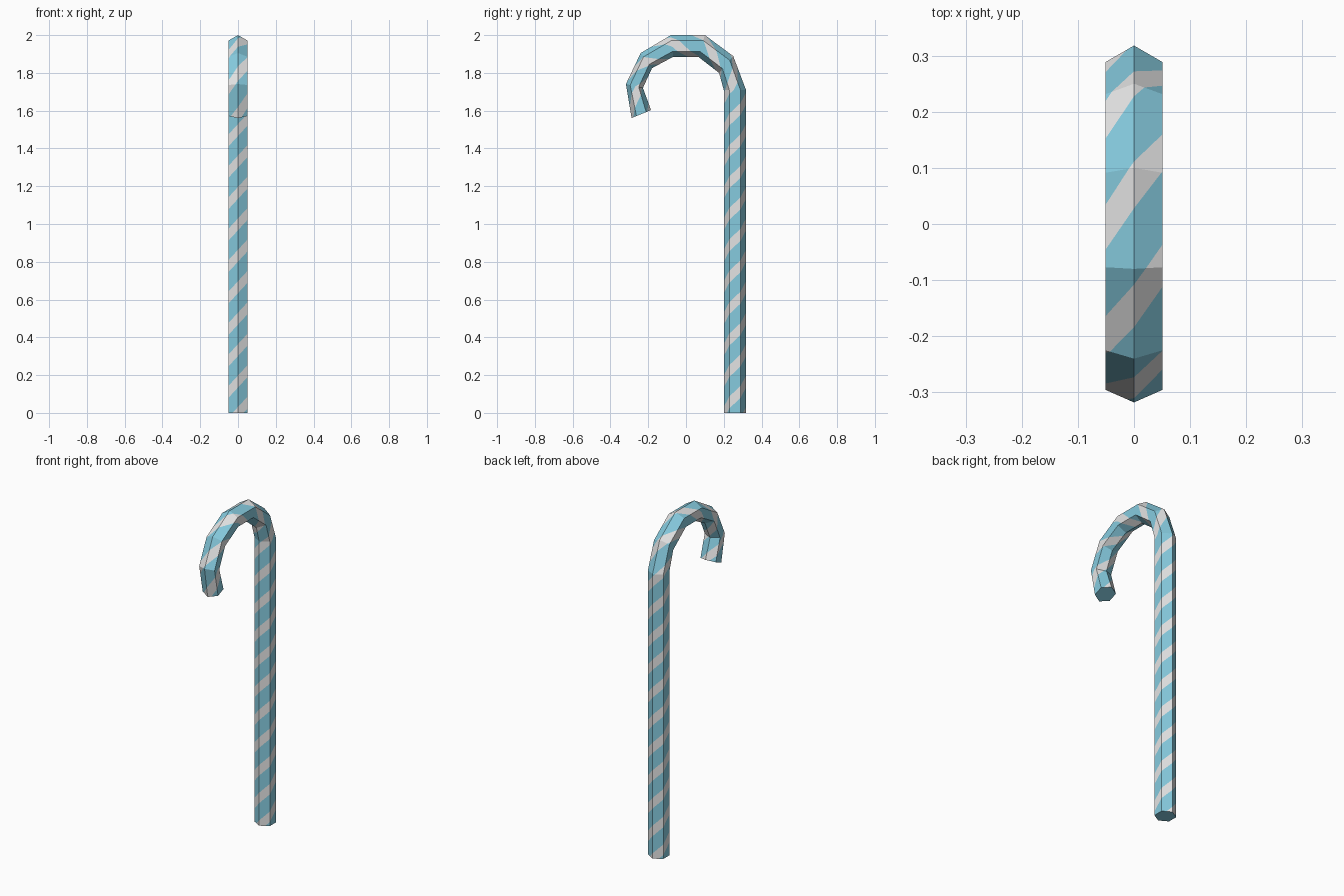
import bpy, bmesh, math
from mathutils import Vector

if "Cube" in bpy.data.objects:
    bpy.data.objects.remove(bpy.data.objects["Cube"])

# Hexagonal tube: inner and outer ridge points (y, z) of each ring
INNER = [(0.20, 0), (0.20, 1.709), (0.175, 1.80), (0.065, 1.885), (-0.068, 1.885),
         (-0.18, 1.825), (-0.228, 1.72), (-0.185, 1.603)]
OUTER = [(0.318, 0), (0.318, 1.709), (0.25, 1.889), (0.10, 2.0), (-0.08, 2.0),
         (-0.24, 1.905), (-0.318, 1.741), (-0.288, 1.561)]
# Stripe count reached at each ring
U = [0.0] + [10.27 + 0.8 * i for i in range(7)]
HALF_X = 0.051
HALF_STRIPE = 0.19
TURNS = 2                      # stripes crossed per trip round the tube
SIDES = [(0, 0), (.25, 1), (.75, 1), (1, 0), (.75, -1), (.25, -1)]


def ring_point(i, k):
    t, sx = SIDES[k % 6]
    a, b = INNER[i], OUTER[i]
    return Vector((sx * HALF_X, a[0] + t * (b[0] - a[0]), a[1] + t * (b[1] - a[1])))


def clip(poly, f):
    """Keep the part of a 2D polygon where f >= 0."""
    out = []
    for p, q in zip(poly, poly[1:] + poly[:1]):
        fp, fq = f(p), f(q)
        if fp >= 0:
            out.append(p)
        if fp * fq < 0:
            s = fp / (fp - fq)
            out.append((p[0] + s * (q[0] - p[0]), p[1] + s * (q[1] - p[1])))
    return out


def material(name, color):
    m = bpy.data.materials.new(name)
    m.diffuse_color = (*color, 1)
    m.use_nodes = True
    m.node_tree.nodes["Principled BSDF"].inputs["Base Color"].default_value = m.diffuse_color
    return m


bm = bmesh.new()
# Tube sides, each flat panel cut along the spiral stripe edges
for i in range(len(U) - 1):
    for k in range(6):
        p00, p10 = ring_point(i, k), ring_point(i, k + 1)
        p01, p11 = ring_point(i, k), ring_point(i, k + 1)
        p01, p11 = ring_point(i + 1, k), ring_point(i + 1, k + 1)
        u0, u1 = U[i], U[i + 1]

        def wave(p):
            return u0 + p[1] * (u1 - u0) - (k + p[0]) * TURNS / 6

        for n in range(math.floor(u0) - 4, math.ceil(u1) + 2):
            bands = ((n - HALF_STRIPE, n + HALF_STRIPE, 1),
                     (n + HALF_STRIPE, n + 1 - HALF_STRIPE, 0))
            for lo, hi, mat in bands:
                poly = clip([(0, 0), (1, 0), (1, 1), (0, 1)], lambda p: wave(p) - lo)
                if poly:
                    poly = clip(poly, lambda p: hi - wave(p))
                if len(poly) < 3:
                    continue
                verts = [bm.verts.new(p00.lerp(p10, a).lerp(p01.lerp(p11, a), v))
                         for a, v in poly]
                bm.faces.new(verts).material_index = mat

# End caps
for i in (0, len(U) - 1):
    bm.faces.new([bm.verts.new(ring_point(i, k)) for k in range(6)]).material_index = 0

bmesh.ops.remove_doubles(bm, verts=bm.verts, dist=1e-5)
bmesh.ops.recalc_face_normals(bm, faces=bm.faces)

mesh = bpy.data.meshes.new("striped_cane")
bm.to_mesh(mesh)
bm.free()
mesh.materials.append(material("sky_blue", (0.24, 0.60, 0.74)))
mesh.materials.append(material("off_white", (0.78, 0.78, 0.78)))
bpy.context.collection.objects.link(bpy.data.objects.new("striped_cane", mesh))
